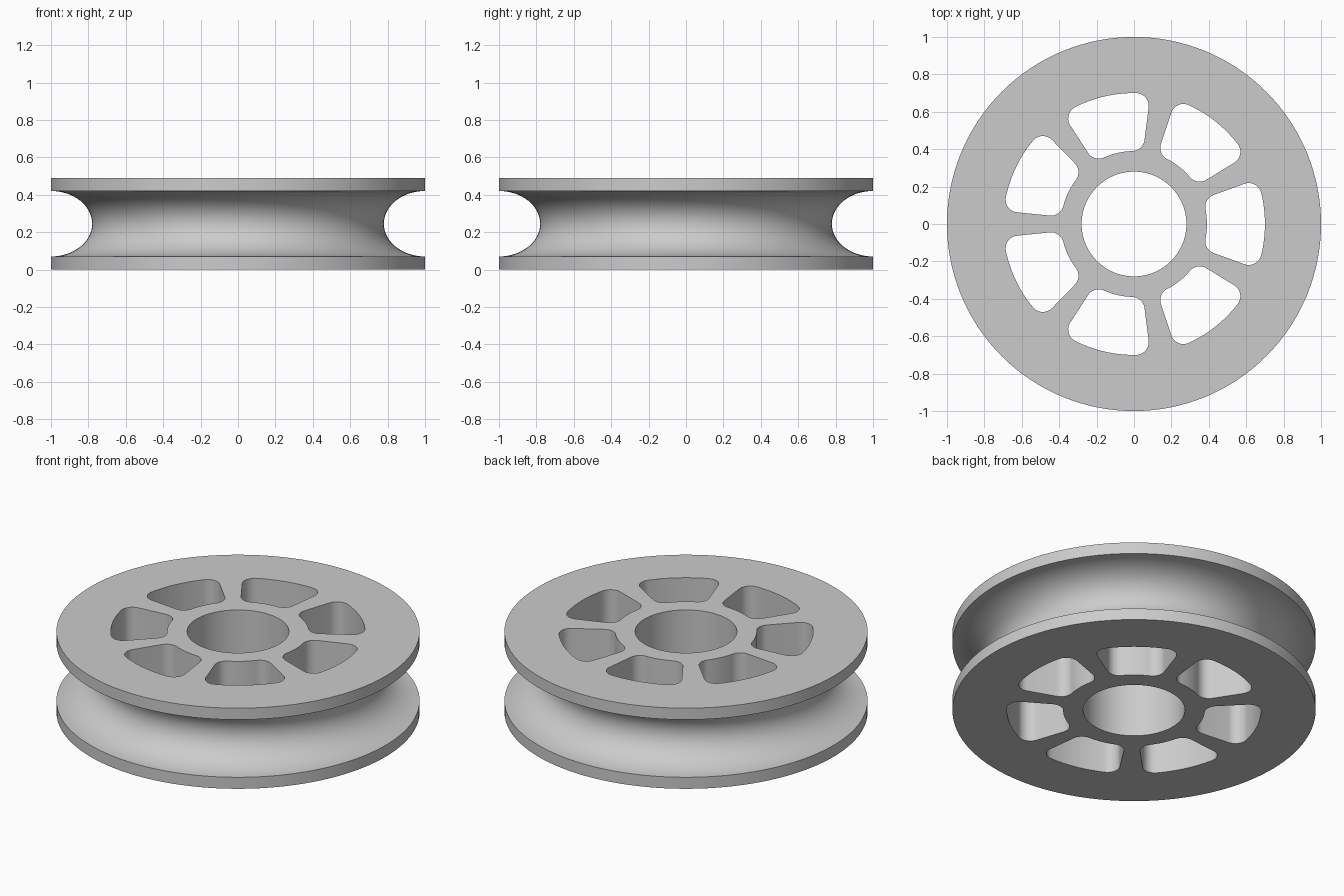
import bpy, bmesh
from math import sin, cos, asin, pi, radians

cube = bpy.data.objects.get("Cube")
if cube:
    bpy.data.objects.remove(cube, do_unlink=True)

HEIGHT, RIM, RADIUS, BORE = 0.49, 0.07, 1.0, 0.28
GROOVE_DEPTH = 0.22
WINDOWS = 7
SEGMENTS = 128

metal = bpy.data.materials.new("plain grey")
metal.use_nodes = True
grey = (0.6, 0.6, 0.6, 1)
metal.diffuse_color = grey
metal.node_tree.nodes["Principled BSDF"].inputs["Base Color"].default_value = grey


def make_object(name, bm):
    bmesh.ops.recalc_face_normals(bm, faces=bm.faces)
    mesh = bpy.data.meshes.new(name)
    bm.to_mesh(mesh)
    bm.free()
    mesh.materials.append(metal)
    obj = bpy.data.objects.new(name, mesh)
    bpy.context.collection.objects.link(obj)
    return obj


def lathe(name, profile):
    """Revolve a closed (radius, z) profile around z."""
    bm = bmesh.new()
    rings = []
    for i in range(SEGMENTS):
        a = 2 * pi * i / SEGMENTS
        rings.append([bm.verts.new((r * cos(a), r * sin(a), z)) for r, z in profile])
    n = len(profile)
    for i, ring in enumerate(rings):
        after = rings[(i + 1) % SEGMENTS]
        for j in range(n):
            k = (j + 1) % n
            bm.faces.new((ring[j], after[j], after[k], ring[k]))
    return make_object(name, bm)


def arc(cx, cy, r, start, end, steps):
    angles = [start + (end - start) * i / steps for i in range(steps + 1)]
    return [(cx + r * cos(a), cy + r * sin(a)) for a in angles]


def window_outline(inner=0.39, outer=0.70, half=radians(20), fillet=0.068):
    """Annular sector with rounded corners, centred on +x."""
    ro, ri = outer - fillet, inner + fillet
    bo, bi = half - asin(fillet / ro), half - asin(fillet / ri)
    upper = arc(0, 0, outer, 0, bo, 8)
    upper += arc(ro * cos(bo), ro * sin(bo), fillet, bo, half + pi / 2, 10)[1:]
    upper += arc(ri * cos(bi), ri * sin(bi), fillet, half + pi / 2, bi + pi, 10)
    upper += arc(0, 0, inner, bi, 0, 6)[1:]
    return upper + [(x, -y) for x, y in upper[-2:0:-1]]


# Wheel body with rims, rope groove and bore
half_groove = HEIGHT / 2 - RIM
profile = [(BORE, 0), (RADIUS, 0)]
for i in range(33):
    t = pi * i / 32
    profile.append((RADIUS - GROOVE_DEPTH * sin(t), HEIGHT / 2 - half_groove * cos(t)))
profile += [(RADIUS, HEIGHT), (BORE, HEIGHT)]
wheel = lathe("pulley_wheel", profile)

# Ring of rounded window cutters
bm = bmesh.new()
outline = window_outline()
for w in range(WINDOWS):
    a = 2 * pi * w / WINDOWS
    base = bm.faces.new([bm.verts.new((x * cos(a) - y * sin(a), x * sin(a) + y * cos(a), -0.1))
                         for x, y in outline])
    top = bmesh.ops.extrude_face_region(bm, geom=[base], use_keep_orig=True)
    moved = [g for g in top["geom"] if isinstance(g, bmesh.types.BMVert)]
    bmesh.ops.translate(bm, verts=moved, vec=(0, 0, HEIGHT + 0.2))
cutter = make_object("window_cutter", bm)
cutter.hide_render = True

# Cut the windows, then shade the curved walls smooth
cut = wheel.modifiers.new("windows", "BOOLEAN")
cut.operation = "DIFFERENCE"
cut.solver = "EXACT"
cut.object = cutter
bpy.ops.object.select_all(action="DESELECT")
wheel.select_set(True)
bpy.context.view_layer.objects.active = wheel
bpy.ops.object.modifier_apply(modifier=cut.name)
bpy.data.objects.remove(cutter, do_unlink=True)
bpy.ops.object.shade_smooth_by_angle(angle=radians(30))
